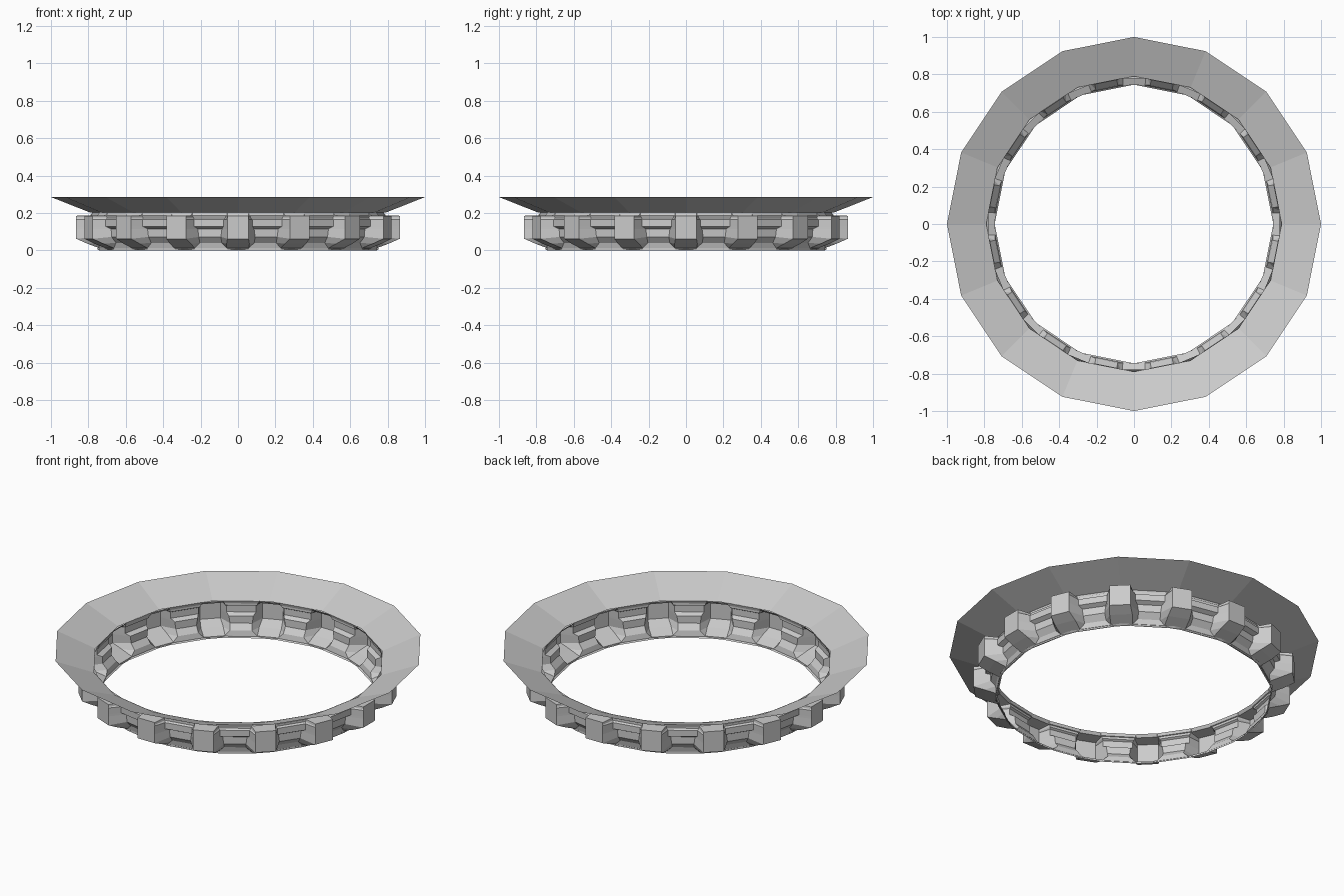
import bpy, bmesh
from math import sin, cos, pi

if "Cube" in bpy.data.objects:
    bpy.data.objects.remove(bpy.data.objects["Cube"])

N = 16
STEP = 2 * pi / N


def mesh_object(name, faces):
    """Make a flat-shaded object from a list of corner-point faces."""
    bm = bmesh.new()
    for f in faces:
        bm.faces.new([bm.verts.new(p) for p in f])
    bmesh.ops.remove_doubles(bm, verts=bm.verts, dist=0.0008)
    bmesh.ops.recalc_face_normals(bm, faces=bm.faces)
    mesh = bpy.data.meshes.new(name)
    bm.to_mesh(mesh)
    bm.free()
    obj = bpy.data.objects.new(name, mesh)
    bpy.context.collection.objects.link(obj)
    return obj


def place(angle, dist, side, z):
    """Point at a distance along an angle, shifted sideways."""
    return (dist * cos(angle) - side * sin(angle),
            dist * sin(angle) + side * cos(angle), z)


def strip(left, right):
    return [(left[i], right[i], right[i + 1], left[i + 1])
            for i in range(len(left) - 1)]


# Paired profiles (distance, half width, height): hollow buttress and ribbed panel
buttress = [(.742, .060, 0), (.742, .060, .012), (.806, .061, .036),
            (.865, .056, .062), (.865, .056, .115), (.865, .056, .128),
            (.865, .056, .165), (.865, .056, .172), (.865, .056, .185),
            (.790, .056, .187), (.778, .058, .203)]
panel = [(.739, .0885, 0), (.739, .0885, .012), (.745, .060, .040),
         (.772, .060, .072), (.772, .066, .115), (.797, .080, .128),
         (.797, .080, .165), (.785, .086, .172), (.785, .090, .185),
         (.780, .094, .187), (.775, .0945, .203)]

buttress_faces, panel_faces, cheek_faces = [], [], []
for k in range(N):
    a = k * STEP
    b_right = [place(a, d, -w, z) for d, w, z in buttress]
    b_left = [place(a, d, w, z) for d, w, z in buttress]
    next_right = [place(a + STEP, d, -w, z) for d, w, z in buttress]
    p_right = [place(a + STEP / 2, d, -w, z) for d, w, z in panel]
    p_left = [place(a + STEP / 2, d, w, z) for d, w, z in panel]
    buttress_faces += strip(b_right, b_left)
    panel_faces += strip(p_right, p_left)
    # Side cheeks begin above the base rim, where the profiles separate
    cheek_faces += strip(b_left[1:], p_right[1:])
    cheek_faces += strip(p_left[1:], next_right[1:])

mesh_object("buttressed_wall", buttress_faces + panel_faces + cheek_faces)

# Flared upper flange
inner = [place(k * STEP, .79, 0, .202) for k in range(N + 1)]
outer = [place(k * STEP, 1.0, 0, .285) for k in range(N + 1)]
mesh_object("flared_flange", strip(inner, outer))

# Thin base rim
rim_in = [place(k * STEP, .745, 0, .002) for k in range(N + 1)]
rim_out = [place(k * STEP, .755, 0, .010) for k in range(N + 1)]
mesh_object("base_rim", strip(rim_in, rim_out))
